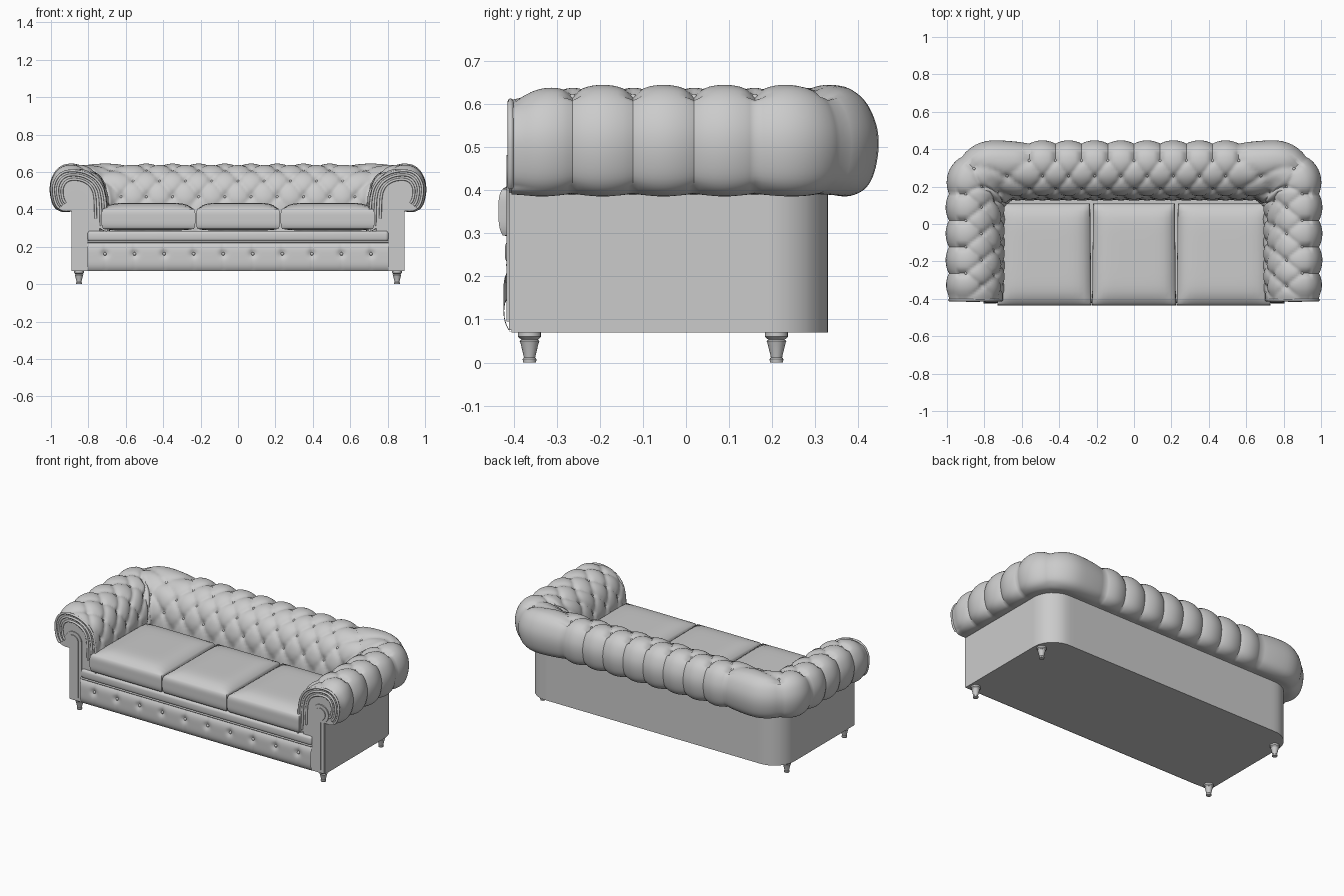
import bpy, bmesh
from math import sin, cos, pi, exp, hypot, floor
from mathutils import Vector

if "Cube" in bpy.data.objects:
    bpy.data.objects.remove(bpy.data.objects["Cube"])

grey = bpy.data.materials.new("grey leather")
grey.use_nodes = True
grey.diffuse_color = (0.6, 0.6, 0.6, 1)
grey.node_tree.nodes["Principled BSDF"].inputs["Base Color"].default_value = (0.6, 0.6, 0.6, 1)

FRONT = -0.405


def finish(name, bm, angle=0.7, recalc=True):
    if recalc:
        bmesh.ops.recalc_face_normals(bm, faces=bm.faces)
    me = bpy.data.meshes.new(name)
    bm.to_mesh(me)
    bm.free()
    me.shade_smooth()
    me.set_sharp_from_angle(angle=angle)
    me.materials.append(grey)
    ob = bpy.data.objects.new(name, me)
    bpy.context.collection.objects.link(ob)
    return ob


def outline(o, u):
    """Point on the U-shaped plan, o outside the base; u runs 0..20 between tuft columns."""
    if u > 10:
        x, y = outline(o, 20 - u)
        return -x, y
    X, Y, r = 0.89 + o, 0.33 + o, max(0.14 + o, 0.05)
    cx, cy = X - r, Y - r
    end = min(0.16, cy)
    if u <= 4:
        return X, FRONT + (end - FRONT) * u / 4
    if u >= 6:
        return 0.56 * (10 - u) / 4, Y
    half = r * pi / 4
    lead = cy - end if u <= 5 else cx - 0.56
    d = (lead + half) * (u - 4 if u <= 5 else 6 - u)
    if d <= lead:
        return (X, end + d) if u <= 5 else (0.56 + d, Y)
    a = (d - lead) / r
    a = a if u <= 5 else pi / 2 - a
    return cx + r * cos(a), cy + r * sin(a)


def smooth_line(pts, n):
    """Catmull-Rom curve through the points."""
    p = [Vector(q) for q in pts]
    p = [2 * p[0] - p[1]] + p + [2 * p[-1] - p[-2]]
    out = []
    for i in range(1, len(p) - 2):
        a, b, c, d = p[i - 1:i + 3]
        for k in range(n):
            t = k / n
            out.append(0.5 * (2 * b + (c - a) * t + (2 * a - 5 * b + 4 * c - d) * t * t
                              + (3 * b - a - 3 * c + d) * t ** 3))
    return out + [p[-2]]


def taper(o, z, u):
    """Shrink the roll towards the front of each arm."""
    e = max(0, 1 - min(u, 20 - u)) ** 1.6
    if z > 0.5:
        z = 0.5 + (z - 0.5) * (1 - 0.2 * e)
    return -0.04 + (o + 0.04) * (1 - 0.06 * e), z


def sweep(profile, us):
    bm = bmesh.new()
    rings = []
    for u in us:
        ring = []
        for o, z in profile:
            o, z = taper(o, z, u) if z > 0.4 else (o, z)
            x, y = outline(o, u)
            ring.append(bm.verts.new((x, y, z)))
        rings.append(ring)
    n = len(profile)
    for a, b in zip(rings, rings[1:]):
        for i in range(n):
            bm.faces.new((a[i], a[(i + 1) % n], b[(i + 1) % n], b[i]))
    bmesh.ops.recalc_face_normals(bm, faces=bm.faces)
    return bm, rings


def ball(bm, co, r, squash=(1, 1, 1)):
    new = bmesh.ops.create_uvsphere(bm, u_segments=10, v_segments=6, radius=r)["verts"]
    bmesh.ops.scale(bm, vec=squash, verts=new)
    bmesh.ops.translate(bm, vec=co, verts=new)


def box(name, lo, hi, bevel=0.0, seg=3):
    bm = bmesh.new()
    bmesh.ops.create_cube(bm, size=1)
    for v in bm.verts:
        v.co = [(a + b) / 2 + c * (b - a) for a, b, c in zip(lo, hi, v.co)]
    if bevel:
        bmesh.ops.bevel(bm, geom=bm.edges[:], offset=bevel, segments=seg, profile=0.5, affect='EDGES')
    return finish(name, bm)


def tube(name, pts, r):
    cu = bpy.data.curves.new(name, 'CURVE')
    cu.dimensions = '3D'
    cu.bevel_depth, cu.bevel_resolution, cu.use_fill_caps = r, 2, True
    sp = cu.splines.new('POLY')
    sp.points.add(len(pts) - 1)
    for p, q in zip(sp.points, pts):
        p.co = (*q, 1)
    cu.materials.append(grey)
    bpy.context.collection.objects.link(bpy.data.objects.new(name, cu))


# Tufted roll running round both arms and the back
roll = smooth_line([(0, .39), (.05, .391), (.09, .42), (.108, .48), (.107, .54), (.085, .595),
                    (.05, .627), (.01, .637), (-.04, .634), (-.09, .617), (-.14, .58),
                    (-.172, .53), (-.187, .48), (-.195, .42), (-.2, .27)], 5)
length = [0]
for a, b in zip(roll, roll[1:]):
    length.append(length[-1] + (b - a).length)
top = length[7 * 5]
rows = [(s - top) / 0.095 for s in length]
us = [i / 12 for i in range(241)]
bm, rings = sweep(roll, us)
bm.normal_update()
moves, spots = [], []
for u, ring in zip(us, rings):
    for i, v in enumerate(ring):
        w = max(rows[i], 0)
        a, b = u + w / 2, u - w / 2
        h = abs(sin(pi * a) * sin(pi * b)) ** 0.4
        da, db = a - floor(a + 0.5), b - floor(b + 0.5)
        dip = exp(-(da * da + db * db) / 0.02) if rows[i] > -0.6 else 0
        fade = min(1, i / 8) * min(1, 0.3 + min(u, 20 - u) * 2)
        moves.append((v, v.normal * fade * (0.018 * (h - 0.6) - 0.012 * dip)))
for v, m in moves:
    v.co += m
for k in range(4):
    i = min(range(len(rows)), key=lambda j: abs(rows[j] - k))
    for c in range(1, 20):
        j = c * 12 + (6 if k % 2 else 0)
        if j < 234:
            spots.append(rings[j][i].co.copy())
    if k % 2:
        spots.append(rings[6][i].co.copy())
for ring in (rings[0], rings[-1]):
    bm.faces.new(ring)
finish("tufted_arms_and_back", bm, 0.9)

bm = bmesh.new()
for s in spots:
    ball(bm, s, 0.009)
finish("tuft_buttons", bm)

# Outer walls and seat deck
wall_us = [0, 4] + [4 + i / 10 for i in range(1, 20)] + [6, 14] + [14 + i / 10 for i in range(1, 20)] + [16, 20]
bm, rings = sweep([(0, .07), (0, .395), (-.15, .395), (-.15, .07)], wall_us)
for ring in (rings[0], rings[-1]):
    bm.faces.new(ring)
finish("outer_walls", bm)

bm = bmesh.new()
face = bm.faces.new([bm.verts.new((*outline(-0.001, u), .07)) for u in wall_us])
ext = bmesh.ops.extrude_face_region(bm, geom=[face])["geom"]
bmesh.ops.translate(bm, vec=(0, 0, .2), verts=[g for g in ext if isinstance(g, bmesh.types.BMVert)])
finish("seat_deck", bm)

# Seat cushions: crowned, with bulging sides
for name, x0, x1 in (("right", -.73, -.228), ("middle", -.224, .224), ("left", .228, .73)):
    bm = bmesh.new()
    bmesh.ops.create_cube(bm, size=2)
    bmesh.ops.subdivide_edges(bm, edges=bm.edges[:], cuts=15, use_grid_fill=True)
    for v in bm.verts:
        x, y, z = v.co
        crown = (1 - abs(x) ** 7) * (1 - abs(y) ** 7)
        pinch = 1 - 0.035 * z ** 4
        zz = .355 + z * (.048 + .032 * crown if z > 0 else .06 + .008 * crown)
        v.co = ((x0 + x1) / 2 + x * pinch * (x1 - x0) / 2 * (1 - 0.025 * (y + 1) / 2),
                -.163 + y * pinch * .272, zz)
    finish(name + "_seat_cushion", bm, 1.0)

# Front rail, piping and tufted apron
box("front_rail", (-.805, -.42, .228), (.805, -.38, .285), .016)
tube("rail_piping", [(-.805, -.412, .226), (.805, -.412, .226)], .006)
bm = bmesh.new()
nx, nz = 200, 18
grid = []
for j in range(nz + 1):
    row = []
    for i in range(nx + 1):
        x, z = -.805 + 1.61 * i / nx, .07 + .152 * j / nz
        d = (x / .158) % 1 - .5
        r = hypot(d * .158, z - .162)
        crease = exp(-abs(d) * 28) * (0.5 if z < .162 else 1)
        bulge = .017 * (1 - abs(2 * j / nz - 1) ** 4) - .004 * crease - .012 * exp(-(r / .02) ** 2)
        row.append(bm.verts.new((x, -.407 - max(bulge, 0), z)))
    grid.append(row)
for a, b in zip(grid, grid[1:]):
    for i in range(nx):
        bm.faces.new((a[i], a[i + 1], b[i + 1], b[i]))
finish("tufted_apron", bm, 1.0, False)
bm = bmesh.new()
for k in range(-5, 5):
    ball(bm, ((k + .5) * .158, -.412, .162), .009)
finish("apron_buttons", bm)

# Arm fronts: scroll-topped post, raised strip and rim piping
def scroll(side, inset):
    r = .057 - inset
    pts = [(.804 + inset, .075 + inset)]
    pts += [(.861 - r * cos(a), .445 + r * sin(a)) for a in [pi * 1.25 * i / 16 for i in range(17)]]
    pts += [(.888 - inset, .395), (.888 - inset, .075 + inset)]
    return [(side * x, z) for x, z in pts]


for side, label in ((1, "left"), (-1, "right")):
    bm = bmesh.new()
    for inset, y in ((0, -.411), (.02, -.416)):
        f = bm.faces.new([bm.verts.new((x, y, z)) for x, z in scroll(side, inset)])
        ext = bmesh.ops.extrude_face_region(bm, geom=[f])["geom"]
        bmesh.ops.translate(bm, vec=(0, -.39 - y, 0), verts=[g for g in ext if isinstance(g, bmesh.types.BMVert)])
    finish(label + "_arm_post", bm)
    for n, scale in enumerate((.97, .8, .62)):
        pts = []
        for o, z in roll[8:]:
            o, z = taper(o, z, 0)
            pts.append((side * (.86 + (o + .03) * scale), FRONT - .002, .48 + (z - .48) * scale))
        tube(f"{label}_arm_rim_{n + 1}", pts, .007)

# Turned feet
foot = [(0, 0), (.015, 0), (.016, .008), (.013, .012), (.021, .045), (.023, .05), (.019, .053),
        (.027, .06), (.027, .072), (0, .072)]
for x in (-.85, .85):
    for y in (-.363, .21):
        bm = bmesh.new()
        vs = [bm.verts.new((r, 0, z)) for r, z in foot]
        es = [bm.edges.new(e) for e in zip(vs, vs[1:])]
        bmesh.ops.spin(bm, geom=vs + es, cent=(0, 0, 0), axis=(0, 0, 1), angle=2 * pi, steps=16)
        bmesh.ops.remove_doubles(bm, verts=bm.verts, dist=.0001)
        bmesh.ops.translate(bm, vec=(x, y, 0), verts=bm.verts)
        finish(("left" if x > 0 else "right") + ("_front_foot" if y < 0 else "_back_foot"), bm)
